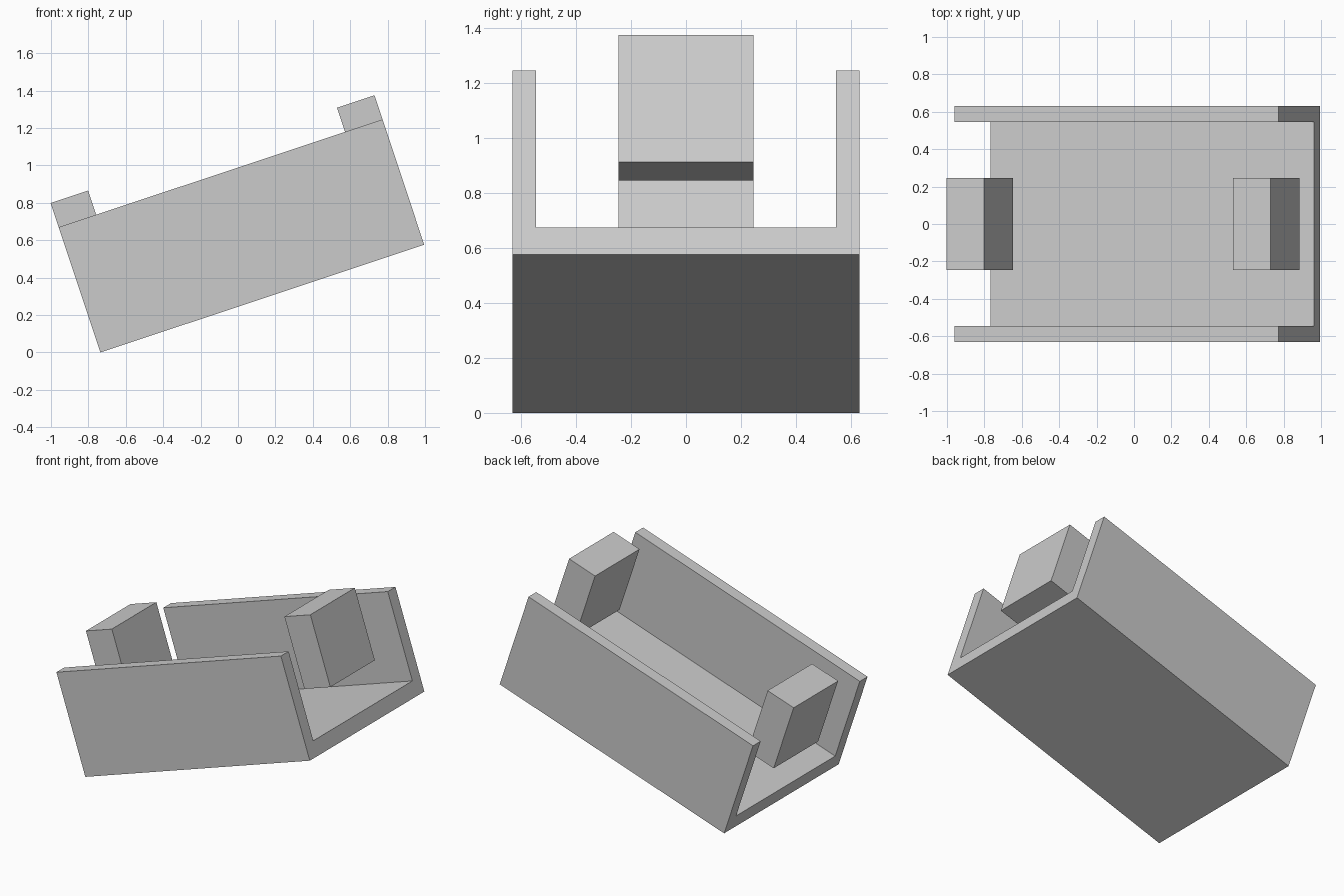
import bpy, bmesh, math
from mathutils import Matrix, Vector

cube = bpy.data.objects.get("Cube")
if cube:
    bpy.data.objects.remove(cube)

grey = bpy.data.materials.new("light grey")
grey.use_nodes = True
colour = (0.6, 0.6, 0.6, 1)
grey.diffuse_color = colour
grey.node_tree.nodes["Principled BSDF"].inputs["Base Color"].default_value = colour

# Channel size, before tilting
LENGTH, HEIGHT, HALF_WIDTH = 1.825, 0.706, 0.631
WALL, FLOOR = 0.085, 0.103
TILT = Matrix.Translation((-0.736, 0, 0)) @ Matrix.Rotation(-math.radians(18.4), 4, 'Y')


def extrude_profile(name, profile, x0, x1):
    """Extrude a (y, z) profile along the length and tilt the result."""
    bm = bmesh.new()
    face = bm.faces.new([bm.verts.new((x0, y, z)) for y, z in profile])
    new = bmesh.ops.extrude_face_region(bm, geom=[face])["geom"]
    verts = [v for v in new if isinstance(v, bmesh.types.BMVert)]
    bmesh.ops.translate(bm, verts=verts, vec=Vector((x1 - x0, 0, 0)))
    bmesh.ops.recalc_face_normals(bm, faces=bm.faces)
    mesh = bpy.data.meshes.new(name)
    bm.to_mesh(mesh)
    bm.free()
    mesh.materials.append(grey)
    obj = bpy.data.objects.new(name, mesh)
    obj.matrix_world = TILT
    bpy.context.collection.objects.link(obj)


# U-shaped channel, open at both ends
half = [(HALF_WIDTH, 0), (HALF_WIDTH, HEIGHT),
        (HALF_WIDTH - WALL, HEIGHT), (HALF_WIDTH - WALL, FLOOR)]
extrude_profile("channel", half + [(-y, z) for y, z in reversed(half)], 0, LENGTH)

# Raised blocks flush with each end, clear of the floor
low, high, side, depth = 0.354, 0.842, 0.245, 0.211
block = [(side, low), (side, high), (-side, high), (-side, low)]
extrude_profile("lower_end_block", block, 0, depth)
extrude_profile("upper_end_block", block, LENGTH - depth, LENGTH)
